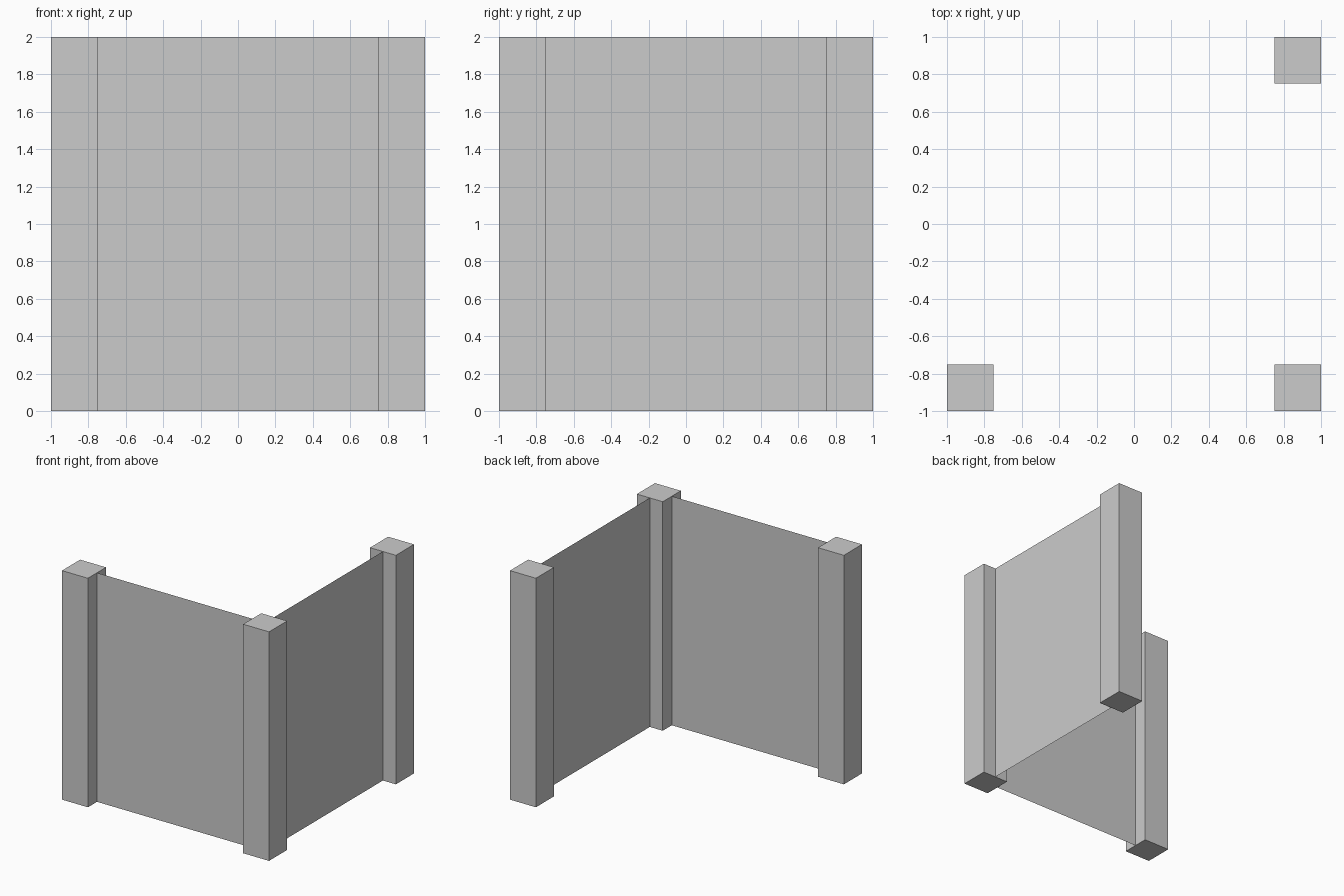
import bpy
from math import pi

if "Cube" in bpy.data.objects:
    bpy.data.objects.remove(bpy.data.objects["Cube"])

POST, HEIGHT, C = 0.25, 2.0, 0.875
SPAN = 2 * C - POST


def post(name, x, y):
    bpy.ops.mesh.primitive_cube_add(size=1, location=(x, y, HEIGHT / 2))
    ob = bpy.context.object
    ob.name = name
    ob.scale = (POST, POST, HEIGHT)
    bpy.ops.object.transform_apply(location=False, rotation=False, scale=True)


def panel(name, x, y, turn):
    # thin single-sheet wall, stood upright between two posts
    bpy.ops.mesh.primitive_plane_add(size=1, location=(x, y, HEIGHT / 2),
                                     rotation=(pi / 2, 0, turn))
    ob = bpy.context.object
    ob.name = name
    ob.scale = (SPAN, HEIGHT, 1)
    bpy.ops.object.transform_apply(location=False, rotation=True, scale=True)


# Square posts
post("left_post", -C, -C)
post("corner_post", C, -C)
post("back_post", C, C)

# Wall panels centred on the posts
panel("front_wall", 0, -C, 0)
panel("right_wall", C, 0, pi / 2)
